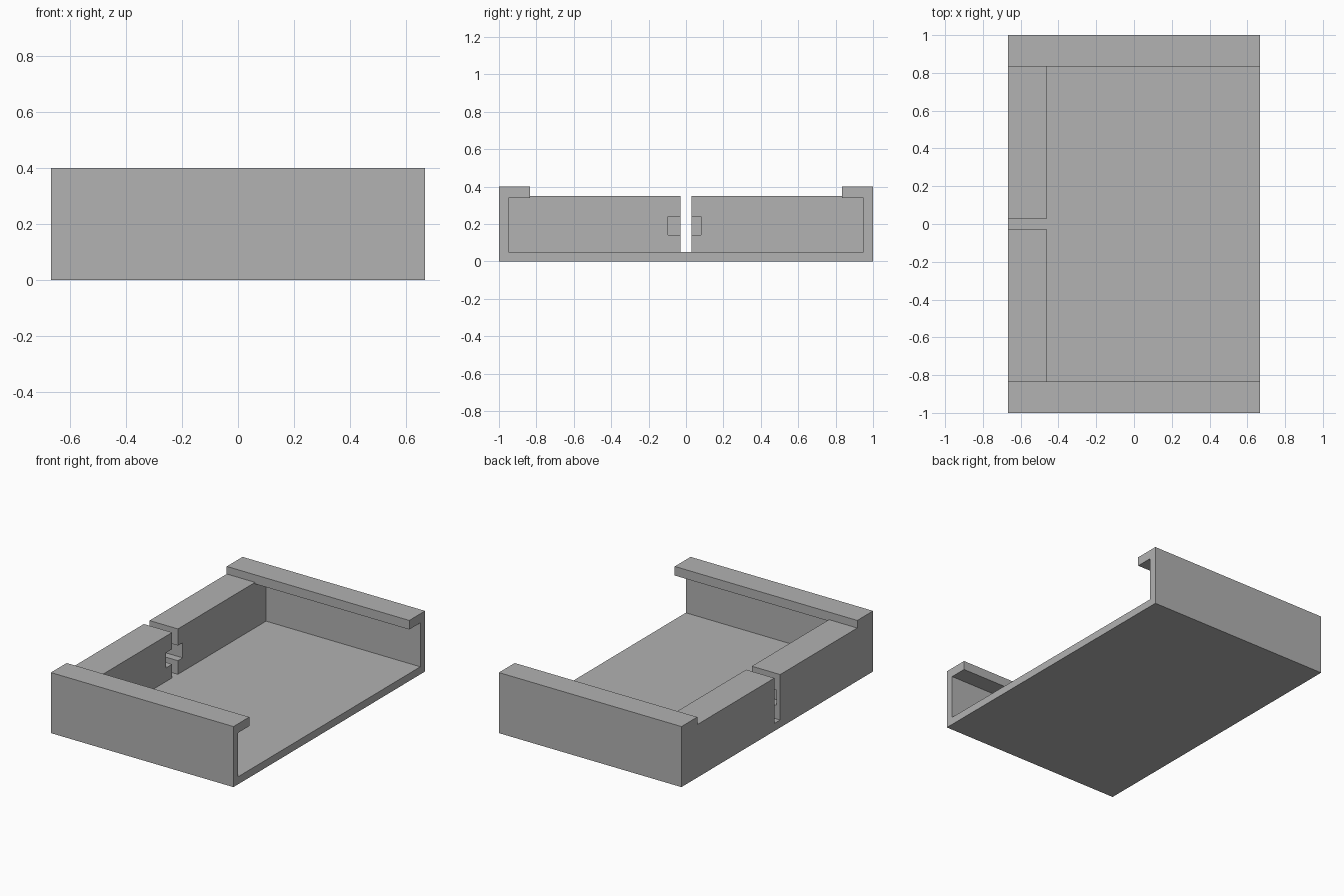
import bpy
import bmesh

cube = bpy.data.objects.get("Cube")
if cube:
    bpy.data.objects.remove(cube, do_unlink=True)

grey = bpy.data.materials.new("light grey")
grey.use_nodes = True
GREY = (0.445, 0.445, 0.445, 1)
grey.diffuse_color = GREY
grey.node_tree.nodes["Principled BSDF"].inputs["Base Color"].default_value = GREY


def extrude_x(name, profile, x0, x1):
    """Solid made from a closed (y, z) profile running from x0 to x1."""
    bm = bmesh.new()
    face = bm.faces.new([bm.verts.new((x0, y, z)) for y, z in profile])
    new = bmesh.ops.extrude_face_region(bm, geom=[face])["geom"]
    verts = [v for v in new if isinstance(v, bmesh.types.BMVert)]
    bmesh.ops.translate(bm, verts=verts, vec=(x1 - x0, 0, 0))
    bmesh.ops.recalc_face_normals(bm, faces=bm.faces)
    mesh = bpy.data.meshes.new(name)
    bm.to_mesh(mesh)
    bm.free()
    mesh.materials.append(grey)
    obj = bpy.data.objects.new(name, mesh)
    bpy.context.collection.objects.link(obj)
    return obj


END = 0.667          # half length along x
INNER = -0.46        # inner face of the end blocks
SKIN = 0.025         # wall left outside the pocket
WALL = 0.05
LIP_Y, LIP_Z = 0.835, 0.34
HEIGHT, BLOCK_TOP, SLOT = 0.40, 0.35, 0.03

# Tray: floor, two side walls and inward lips
half = [(1, 0), (1, HEIGHT), (LIP_Y, HEIGHT), (LIP_Y, LIP_Z),
        (1 - WALL, LIP_Z), (1 - WALL, WALL)]
extrude_x("tray", half + [(-y, z) for y, z in reversed(half)], -END, END)

# End blocks either side of the slot, with a pocket cut from the inside
block = [(SLOT, WALL), (1 - WALL, WALL), (1 - WALL, LIP_Z),
         (LIP_Y, LIP_Z), (LIP_Y, BLOCK_TOP), (SLOT, BLOCK_TOP)]
pocket = extrude_x("pocket_cutter",
                   [(-0.095, 0.14), (0.08, 0.14), (0.08, 0.24), (-0.095, 0.24)],
                   -END + SKIN, INNER + 0.1)
pocket.hide_render = True
for side, name in ((1, "back_end_block"), (-1, "front_end_block")):
    obj = extrude_x(name, [(side * y, z) for y, z in block], -END, INNER)
    cut = obj.modifiers.new("pocket", "BOOLEAN")
    cut.operation = "DIFFERENCE"
    cut.solver = "EXACT"
    cut.object = pocket
    bpy.context.view_layer.objects.active = obj
    bpy.ops.object.modifier_apply(modifier=cut.name)
bpy.data.objects.remove(pocket, do_unlink=True)
